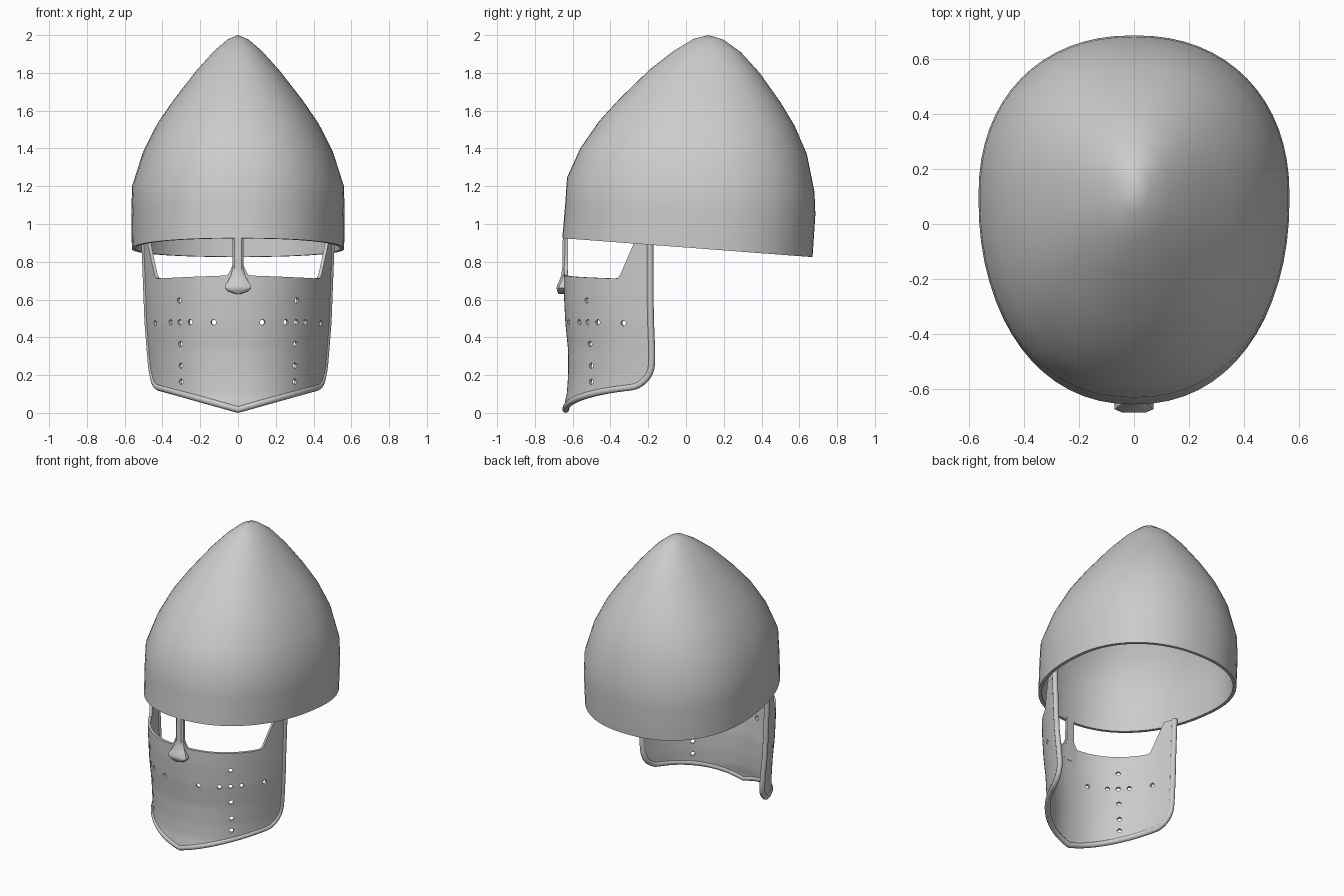
import bpy, bmesh, math
from mathutils import Vector, Matrix

if "Cube" in bpy.data.objects:
    bpy.data.objects.remove(bpy.data.objects["Cube"])

P = 1 / 1.1          # superellipse power for the egg-shaped plan
YC = 0.1             # widest point of the plan


def spow(v):
    return math.copysign(abs(v) ** P, v)


def table(pts, z):
    # piecewise linear lookup in rising (z, value) pairs
    for (a, va), (b, vb) in zip(pts, pts[1:]):
        if z <= b:
            k = max(0, (z - a) / (b - a))
            return va + (vb - va) * k
    return pts[-1][1]


def mesh_object(name, verts, faces):
    me = bpy.data.meshes.new(name)
    me.from_pydata([tuple(v) for v in verts], [], faces)
    bm = bmesh.new()
    bm.from_mesh(me)
    bmesh.ops.recalc_face_normals(bm, faces=bm.faces)
    bm.to_mesh(me)
    bm.free()
    ob = bpy.data.objects.new(name, me)
    bpy.context.collection.objects.link(ob)
    return ob


def finish(ob, angle=32):
    # apply modifiers and shade
    bpy.ops.object.select_all(action='DESELECT')
    ob.select_set(True)
    bpy.context.view_layer.objects.active = ob
    bpy.ops.object.convert(target='MESH')
    bpy.ops.object.shade_smooth_by_angle(angle=math.radians(angle))


def grid_faces(rows, cols, wrap=False):
    n = cols if wrap else cols - 1
    return [(r * cols + c, r * cols + (c + 1) % cols,
             (r + 1) * cols + (c + 1) % cols, (r + 1) * cols + c)
            for r in range(rows - 1) for c in range(n)]


# Skull dome: tilted egg rings (front y, front z, back y, back z, half width, centre)
rings = [(-.655, .925, .670, .825, .562, YC),
         (-.640, 1.10, .685, 1.05, .565, YC),
         (-.630, 1.245, .680, 1.17, .560, YC),
         (-.560, 1.40, .640, 1.37, .502, YC),
         (-.460, 1.545, .575, 1.52, .427, YC),
         (-.350, 1.665, .500, 1.645, .343, YC),
         (-.190, 1.82, .390, 1.80, .222, .105),
         (-.060, 1.92, .290, 1.91, .128, .11),
         (.040, 1.98, .200, 1.975, .055, .12)]
N = 64
verts = []
for yf, zf, yb, zb, w, yc in rings:
    for i in range(N):
        a = 2 * math.pi * i / N
        s = spow(math.sin(a))
        y = yc + s * ((yb - yc) if s > 0 else (yc - yf))
        verts.append((w * spow(math.cos(a)), y, zf + (zb - zf) * (y - yf) / (yb - yf)))
faces = grid_faces(len(rings), N, True)
verts.append((0, .12, 2.0))
last = (len(rings) - 1) * N
faces += [(last + i, last + (i + 1) % N, len(verts) - 1) for i in range(N)]
dome = mesh_object("skull_dome", verts, faces)
m = dome.modifiers.new("shell", 'SOLIDIFY')
m.thickness, m.offset = .022, -1
finish(dome)

# Face mask surface: angle from the front centre and height -> point
WIDTH = [(0, .478), (.2, .485), (.48, .509), (.92, .527)]
FRONT = [(0, -.638), (.05, -.634), (.1, -.622), (.2, -.615), (.33, -.615),
         (.48, -.630), (.62, -.637), (.92, -.637)]
EDGE = 69


def surf(deg, z):
    a = math.radians(deg)
    return Vector((table(WIDTH, z) * spow(math.sin(a)),
                   YC - (YC - table(FRONT, z)) * spow(math.cos(a)), z))


def bottom(deg):
    d = abs(deg)
    k = min(1, max(0, (d - 59) / (EDGE - 59)))
    return .018 + .135 * spow(math.sin(math.radians(d))) + .12 * (1 - math.sqrt(1 - k * k))


def top(deg):
    d = abs(deg)
    if d < 6:
        return .725 + .055 * (1 - max(0, (d - 2.5) / 3.5)) ** 2
    return table([(6, .727), (50, .712), (53.5, .713), (55, .73), (62.7, .92), (70, .92)], d)


half = [2.5, 3.2, 4, 5, 6] + [8 + 2.9 * i for i in range(16)] + \
       [53.5, 55, 57, 59, 61, 62.7, 64, 65.5, 66.8, 67.8, 68.6, EDGE]
cols = [-d for d in reversed(half)] + [0] + half
R = 30
verts = [surf(d, bottom(d) + (top(d) - bottom(d)) * r / (R - 1)) for r in range(R) for d in cols]
mask = mesh_object("face_mask", verts, grid_faces(R, len(cols)))
m = mask.modifiers.new("shell", 'SOLIDIFY')
m.thickness, m.offset = .018, 0

# Breathing holes in a cross pattern on each cheek
holes = [(.127, .48), (.248, .48), (.302, .48), (.35, .48), (.43, .475),
         (.305, .595), (.298, .365), (.296, .25), (.295, .165)]
bm = bmesh.new()
for side in (-1, 1):
    for x, z in holes:
        d = side * math.degrees(math.asin((x / table(WIDTH, z)) ** 1.1))
        p = surf(d, z)
        t = surf(d + .5, z) - surf(d - .5, z)
        q = Vector((t.y, -t.x, 0)).to_track_quat('Z', 'Y')
        bmesh.ops.create_cone(bm, cap_ends=True, segments=14, radius1=.0145, radius2=.0145,
                              depth=.1, matrix=Matrix.Translation(p) @ q.to_matrix().to_4x4())
me = bpy.data.meshes.new("hole_cutter")
bm.to_mesh(me)
bm.free()
cutter = bpy.data.objects.new("hole_cutter", me)
bpy.context.collection.objects.link(cutter)
cutter.hide_render = True
b = mask.modifiers.new("holes", 'BOOLEAN')
b.operation, b.object, b.solver = 'DIFFERENCE', cutter, 'EXACT'
finish(mask)
bpy.data.objects.remove(cutter)

# Rolled rim along the rear and lower mask edges
z0 = bottom(EDGE)
leg = [z0 + (.92 - z0) * i / 12 for i in range(1, 13)]
path = [surf(-EDGE, z) for z in reversed(leg)] + [surf(d, bottom(d)) for d in cols] + \
       [surf(EDGE, z) for z in leg]
cu = bpy.data.curves.new("mask_rim", 'CURVE')
cu.dimensions = '3D'
cu.bevel_depth, cu.bevel_resolution, cu.use_fill_caps = .018, 3, True
sp = cu.splines.new('POLY')
sp.points.add(len(path) - 1)
for pt, co in zip(sp.points, path):
    pt.co = (*co, 1)
rim = bpy.data.objects.new("mask_rim", cu)
bpy.context.collection.objects.link(rim)
finish(rim, 50)

# Nasal bar with flared foot (z, half width, front y)
nasal = [(.94, .029, -.652), (.77, .029, -.655), (.73, .036, -.660), (.70, .052, -.670),
         (.675, .067, -.682), (.66, .070, -.685), (.645, .055, -.682), (.635, .030, -.678),
         (.63, .012, -.674)]
verts = []
for z, w, yf in nasal:
    for fx, y in ((-1, -.626), (-1, yf + .012), (-.6, yf), (.6, yf), (1, yf + .012), (1, -.626)):
        # the foot edge lifts toward its sides
        verts.append((fx * w, y, z))
faces = grid_faces(len(nasal), 6, True)
faces += [tuple(range(6)), tuple(range(len(verts) - 6, len(verts)))]
finish(mesh_object("nasal_bar", verts, faces), 40)
